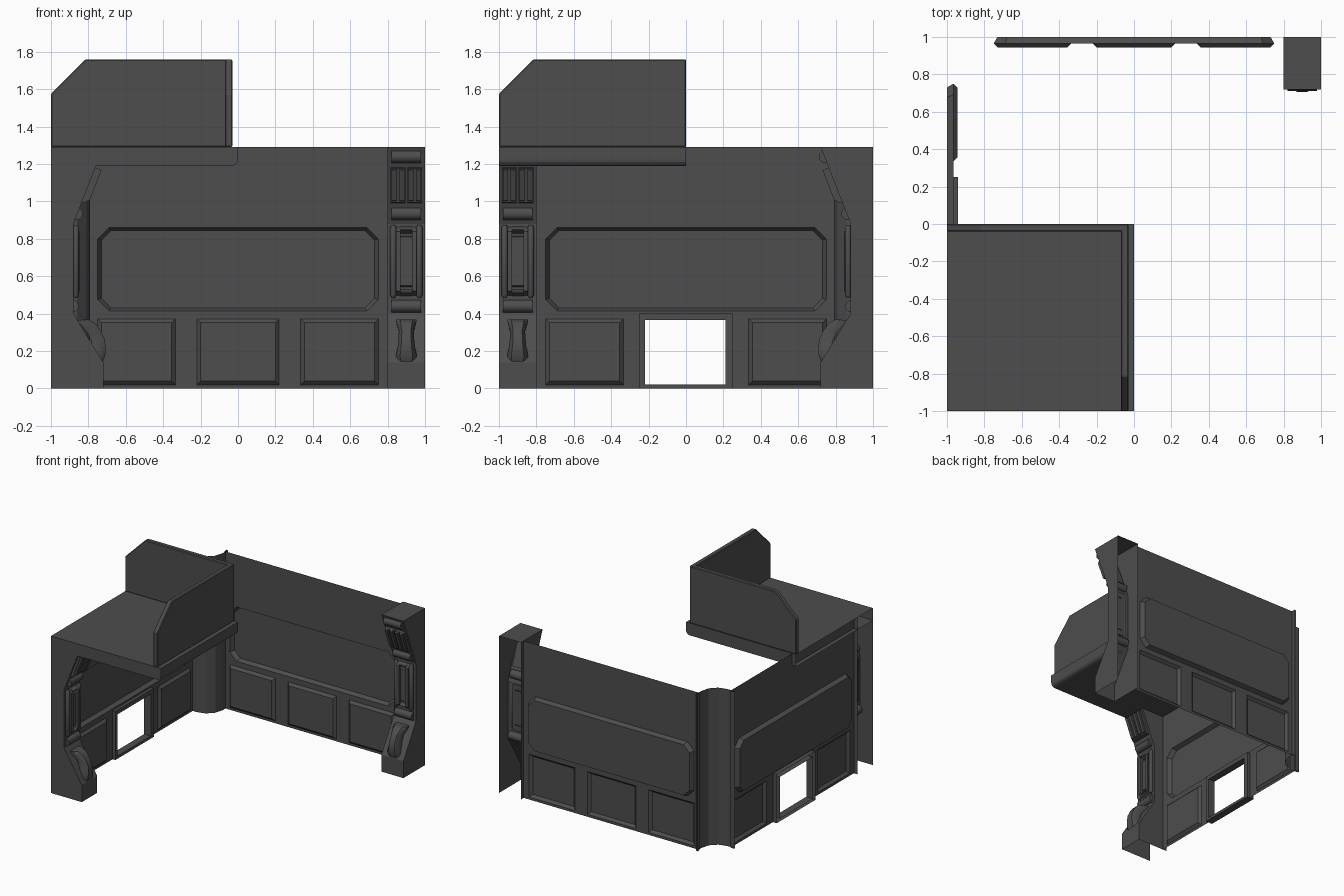
import bpy, bmesh, math
from mathutils import Vector

if "Cube" in bpy.data.objects:
    bpy.data.objects.remove(bpy.data.objects["Cube"])

dark = bpy.data.materials.new("dark_grey")
dark.diffuse_color = (.075, .075, .075, 1)
dark.use_nodes = True
dark.node_tree.nodes["Principled BSDF"].inputs["Base Color"].default_value = dark.diffuse_color


def finish(name, bm, smooth=None):
    bmesh.ops.remove_doubles(bm, verts=bm.verts, dist=1e-5)
    bmesh.ops.recalc_face_normals(bm, faces=bm.faces)
    me = bpy.data.meshes.new(name)
    bm.to_mesh(me)
    bm.free()
    me.materials.append(dark)
    ob = bpy.data.objects.new(name, me)
    bpy.context.collection.objects.link(ob)
    if smooth:
        bpy.context.view_layer.objects.active = ob
        ob.select_set(True)
        bpy.ops.object.shade_smooth_by_angle(angle=math.radians(smooth))
        ob.select_set(False)
    return ob


def loft(bm, rings, cap_start=False, cap_end=False):
    vs = [[bm.verts.new(p) for p in r] for r in rings]
    n = len(vs[0])
    for a, b in zip(vs, vs[1:]):
        for i in range(n):
            j = (i + 1) % n
            bm.faces.new((a[i], a[j], b[j], b[i]))
    if cap_start:
        bm.faces.new(vs[0][::-1])
    if cap_end:
        bm.faces.new(vs[-1])


def prism(bm, to, profile, t0, t1):
    """Closed (d, z) profile swept across the local width t."""
    loft(bm, [[to(t, d, z) for d, z in profile] for t in (t0, t1)], True, True)


def outline(u0, u1, z0, z1, cut=0.0):
    if not cut:
        return [(u0, z0), (u1, z0), (u1, z1), (u0, z1)]
    return [(u0 + cut, z0), (u1 - cut, z0), (u1, z0 + cut), (u1, z1 - cut),
            (u1 - cut, z1), (u0 + cut, z1), (u0, z1 - cut), (u0, z0 + cut)]


H = 1.29      # wall height
BASE = 0.035  # wall plane, measured inwards from the outer limit


# Walls: thin sheet with one long recess, raised lower panels and end flanges
def wall(name, to, panels, door):
    bm = bmesh.new()
    edge = [(-.8, 0), (.8, 0), (.8, H), (-.8, H)]
    if door:
        edge[1:1] = [(-.25, 0), (-.25, .4), (.25, .4), (.25, 0)]
    rims = [edge, outline(-.75, .75, .415, .86, .06)]
    rims += [outline(u0, u1, .02, .372) for u0, u1 in panels]
    edges = []
    for rim in rims:
        vs = [bm.verts.new(to(u, BASE, z)) for u, z in rim]
        edges += [bm.edges.new((vs[i - 1], vs[i])) for i in range(len(vs))]
    bmesh.ops.triangle_fill(bm, use_beauty=True, use_dissolve=False, edges=edges)
    # long recess
    loft(bm, [[to(u, BASE, z) for u, z in rims[1]],
              [to(u, 0, z) for u, z in outline(-.73, .73, .43, .845, .052)]], cap_end=True)
    # raised panels
    for u0, u1 in panels:
        loft(bm, [[to(u, BASE, z) for u, z in outline(u0, u1, .02, .372)],
                  [to(u, .055, z) for u, z in outline(u0 + .02, u1 - .02, .04, .352)]], cap_end=True)
    # flanges
    for s in (-.8, .8):
        bm.faces.new([bm.verts.new(to(s, d, z)) for d, z in ((0, 0), (BASE, 0), (BASE, H), (0, H))])
    finish(name, bm)
    if door:
        bm = bmesh.new()
        out, inn = outline(-.25, .25, 0, .4), outline(-.22, .21, .022, .365)
        loft(bm, [[to(u, d, z) for u, z in r] for r, d in ((out, 0), (out, .06), (inn, .06), (inn, 0))])
        finish("opening_frame", bm)


def back(u, d, z):
    return Vector((u, 1 - d, z))


def left(u, d, z):
    return Vector((-1 + d, u, z))


side_panels = [(-.75, -.335), (.335, .75)]
wall("back_wall", back, [side_panels[0], (-.22, .22), side_panels[1]], False)
wall("left_wall", left, side_panels, True)

# Corner column: faceted open sheet bulging into the room
bm = bmesh.new()
half = [(-1, .79), (-.93, .79)]
arc = [(-.93 + .14 * math.sin(a), .93 - .14 * math.cos(a))
       for a in (math.radians(30 * k) for k in (1, 2))]
path = half + arc + [(-y, -x) for x, y in half[::-1]]
cols = [[bm.verts.new((x, y, z)) for z in (0, H)] for x, y in path]
for a, b in zip(cols, cols[1:]):
    bm.faces.new((a[0], b[0], b[1], a[1]))
finish("corner_column", bm)


# Pillars: bracket profile, open at the back and underneath
def surface(z):
    if z < .4:
        return .28 - max(0, z - .14) * .16 / .26
    return .12 + max(0, z - .88) * .16 / .41


def pillar(name, to):
    bm = bmesh.new()
    prof = [(0, 0), (.28, 0), (.28, .14), (.12, .4), (.12, .88), (.28, H), (0, H)]
    rows = [[bm.verts.new(to(t, d, z)) for d, z in prof] for t in (0, .2)]
    for r in rows:
        bm.faces.new(r)
    for i in range(1, len(prof) - 1):
        bm.faces.new((rows[0][i], rows[0][i + 1], rows[1][i + 1], rows[1][i]))
    finish(name, bm)

    # round cross bars
    bm = bmesh.new()
    for z in (.44, .935, 1.24):
        c = surface(z) - .005
        ring = [(c + .034 * math.cos(k * math.pi / 6), z + .034 * math.sin(k * math.pi / 6)) for k in range(12)]
        prism(bm, to, ring, .022, .178)
    finish(name + "_cross_bars", bm, 35)

    # middle frame, inset plate and side rods
    bm = bmesh.new()

    def plate(d0, d1, t0, t1, z0, z1, b):
        prism(bm, to, [(d0, z0), (d1, z0 + b), (d1, z1 - b), (d0, z1)], t0, t1)
    plate(.11, .155, .045, .07, .49, .87, .03)
    plate(.11, .155, .13, .155, .49, .87, .03)
    plate(.11, .15, .07, .13, .49, .535, .02)
    plate(.11, .15, .07, .13, .825, .87, .02)
    plate(.11, .135, .07, .13, .54, .82, .01)
    finish(name + "_middle_frame", bm)
    bm = bmesh.new()
    for t in (.03, .17):
        rings = []
        for z, r in ((.485, .008), (.5, .017), (.86, .017), (.875, .008)):
            rings.append([to(t + r * math.cos(k * math.pi / 4), .133 + r * math.sin(k * math.pi / 4), z)
                          for k in range(8)])
        loft(bm, rings, True, True)
    finish(name + "_side_rods", bm, 50)

    # ribbed upper blocks
    bm = bmesh.new()
    low = [(.15, .99), (.19, .995), (.255, 1.175), (.225, 1.185)]
    high = [(.165, .995), (.207, 1.005), (.27, 1.168), (.24, 1.18)]
    for t0 in (.015, .105):
        prism(bm, to, low, t0, t0 + .08)
        prism(bm, to, high, t0 + .006, t0 + .032)
        prism(bm, to, high, t0 + .048, t0 + .074)
    finish(name + "_upper_ribs", bm)

    # bowed grip: outer (d, z), inner (d, z), half width
    bm = bmesh.new()
    grip = [(.2, .37, .13, .365, .055), (.235, .35, .155, .345, .052), (.265, .312, .19, .305, .04),
            (.287, .265, .215, .26, .042), (.293, .22, .225, .215, .047), (.29, .175, .23, .175, .056),
            (.275, .14, .23, .14, .05)]
    rings = []
    for do, zo, di, zi, h in grip:
        dm, zm = do * .6 + di * .4, zo * .6 + zi * .4
        rings.append([to(.1 + k * h, d, z) for k, d, z in
                      ((-1, di, zi), (-1, dm, zm), (-.6, do, zo), (.6, do, zo), (1, dm, zm), (1, di, zi))])
    loft(bm, rings, True, True)
    finish(name + "_grip", bm, 40)


pillar("right_pillar", lambda t, d, z: Vector((.8 + t, 1 - d, z)))
pillar("front_pillar", lambda t, d, z: Vector((-1 + d, -1 + t, z)))

# Raised platform slab with rounded lower edge, open on the wall side
bm = bmesh.new()
slab = [(-1, 1.19), (-.03, 1.19), (-.012, 1.197), (-.003, 1.21), (0, 1.225), (0, H), (-1, H)]
prism(bm, lambda t, d, z: Vector((d, t, z)), slab, -1, 0)
wall_side = [f for f in bm.faces if all(v.co.x < -.99 for v in f.verts)]
bmesh.ops.delete(bm, geom=wall_side, context='FACES')
finish("platform", bm)

# Railings with a clipped outer corner
rail = [(-1, H), (-1, 1.575), (-.815, 1.76), (0, 1.76), (0, H)]
for name, to, end, t0, t1 in (("right_railing", lambda t, d, z: Vector((t, d, z)), 0, -.07, -.03),
                              ("back_railing", lambda t, d, z: Vector((d, t, z)), -.035, -.04, 0)):
    bm = bmesh.new()
    prism(bm, to, [(end if d == 0 else d, z) for d, z in rail], t0, t1)
    ob = finish(name, bm)
    bev = ob.modifiers.new("soft_edges", 'BEVEL')
    bev.width, bev.segments = .006, 1
